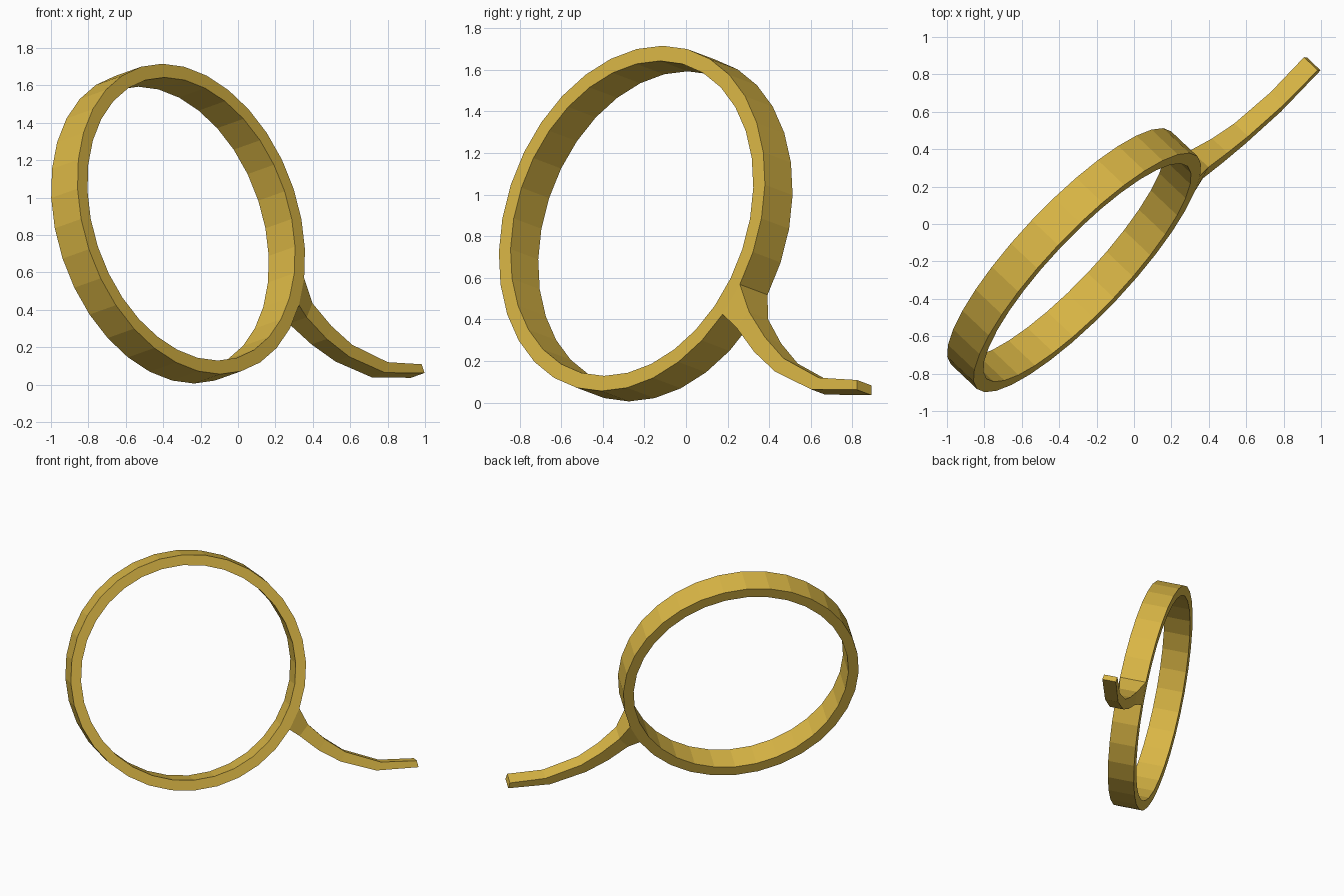
import bpy, bmesh
from math import sin, cos, radians, tau
from mathutils import Vector, Matrix

if "Cube" in bpy.data.objects:
    bpy.data.objects.remove(bpy.data.objects["Cube"])

gold = bpy.data.materials.new("gold")
gold.diffuse_color = (0.70, 0.47, 0.06, 1)
gold.use_nodes = True
gold.node_tree.nodes["Principled BSDF"].inputs["Base Color"].default_value = gold.diffuse_color

# Tilted frame: t = sideways in the ring plane, u = up in the plane, n = ring axis
n = Vector((0.703, -0.665, 0.25)).normalized()
t = Vector((0, 0, 1)).cross(n).normalized()
u = n.cross(t)
centre = Vector((-0.25, -0.26, 0.886)) - n * 0.1
frame = Matrix((t, u, n)).transposed().to_4x4()
frame.translation = centre

R_OUT, R_IN, HALF, SIDES = 0.857, 0.782, 0.10, 32


def loft(name, sections, closed):
    """Skin four-cornered sections into a flat-shaded mesh."""
    bm = bmesh.new()
    loops = [[bm.verts.new(frame @ Vector(p)) for p in s] for s in sections]
    pairs = list(zip(loops, loops[1:]))
    if closed:
        pairs.append((loops[-1], loops[0]))
    else:
        bm.faces.new(loops[0])
        bm.faces.new(loops[-1])
    for a, b in pairs:
        for i in range(4):
            j = (i + 1) % 4
            bm.faces.new((a[i], a[j], b[j], b[i]))
    bmesh.ops.recalc_face_normals(bm, faces=bm.faces)
    me = bpy.data.meshes.new(name)
    bm.to_mesh(me)
    bm.free()
    me.materials.append(gold)
    ob = bpy.data.objects.new(name, me)
    bpy.context.collection.objects.link(ob)
    return ob


def section(upper, lower, half):
    return [(*upper, half), (*upper, -half), (*lower, -half), (*lower, half)]


def on_circle(r, degrees):
    a = radians(degrees)
    return (r * cos(a), r * sin(a))


# Ring: rectangular band turned around the axis
step = 360 / SIDES
loft("ring", [section(on_circle(R_OUT, i * step), on_circle(R_IN, i * step), HALF)
              for i in range(SIDES)], True)

# Handle: grows from one outer face of the ring, curving and tapering to the tip
loft("handle", [
    section(on_circle(R_OUT, -2 * step), on_circle(R_OUT, -3 * step), HALF),
    section((0.855, -0.457), (0.79, -0.535), 0.068),
    section((0.98, -0.58), (0.925, -0.652), 0.058),
    section((1.12, -0.682), (1.08, -0.748), 0.052),
    section((1.374, -0.778), (1.338, -0.836), 0.05),
    section((1.633, -0.790), (1.643, -0.838), 0.052),
], False)
